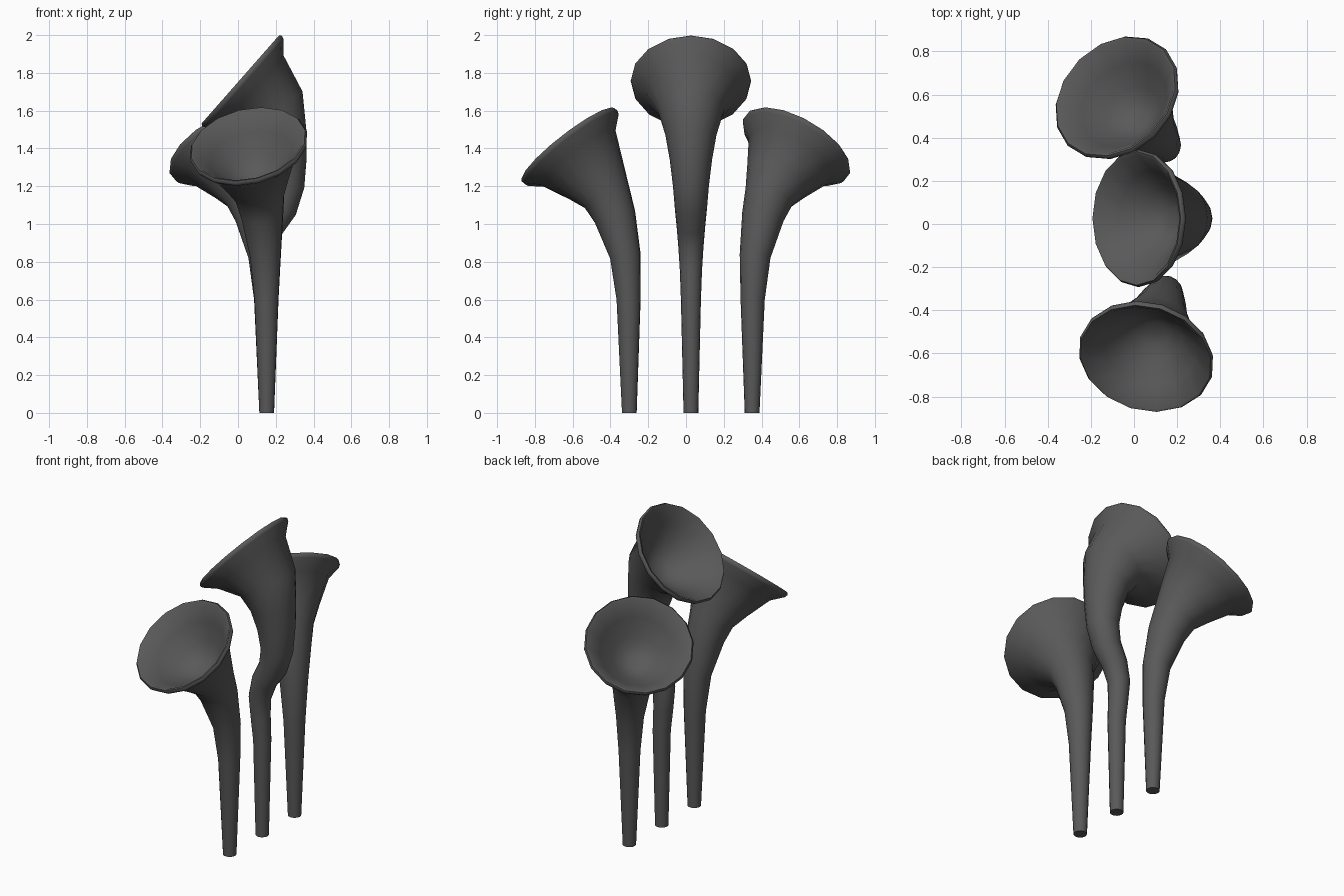
import bpy, bmesh, math
from mathutils import Vector

if "Cube" in bpy.data.objects:
    bpy.data.objects.remove(bpy.data.objects["Cube"])

SIDES = 16
dark = bpy.data.materials.new("dark_grey")
dark.diffuse_color = (.1, .1, .1, 1)
dark.use_nodes = True
dark.node_tree.nodes["Principled BSDF"].inputs["Base Color"].default_value = dark.diffuse_color


def horn(name, base, direction, stem, rim, tilt):
    """Sweep a flared tube; stations are (reach, height, radius) in a vertical plane."""
    out = Vector((direction[0], direction[1], 0)).normalized()
    up = Vector((0, 0, 1))
    side = up.cross(out)
    origin = Vector((base[0], base[1], 0))
    n = Vector(tilt).normalized()

    # stem stations followed by the straight-axis bell
    pts = [(Vector((u, z)), r) for u, z, r in stem]
    c = Vector(rim)
    pts += [(c - n * d, r) for d, r in ((.24, .177), (.09, .246), (.03, .312), (.012, .319))]
    stations = []
    for i, (p, r) in enumerate(pts):
        if i == 0:
            t = Vector((0, 1))
        elif i >= len(pts) - 3:
            t = n
        else:
            t = (pts[i + 1][0] - pts[i - 1][0]).normalized()
        stations.append((p, t, r))

    # rolled lip, then the shallow rounded bowl
    bowl = ((0, .310), (.004, .297), (.09, .222), (.18, .14), (.22, .085), (.235, .04))
    stations += [(c - n * d, n, r) for d, r in bowl]

    bm = bmesh.new()
    rings = []
    for p, t, r in stations:
        centre = origin + out * p.x + up * p.y
        across = out * t.y - up * t.x
        ring = []
        for j in range(SIDES):
            a = 2 * math.pi * j / SIDES
            ring.append(bm.verts.new(centre + (across * math.cos(a) + side * math.sin(a)) * r))
        rings.append(ring)
    for a, b in zip(rings, rings[1:]):
        for j in range(SIDES):
            m = (j + 1) % SIDES
            bm.faces.new((a[j], a[m], b[m], b[j]))
    bm.faces.new(rings[0][::-1])
    bm.faces.new(rings[-1])
    bmesh.ops.recalc_face_normals(bm, faces=bm.faces)
    me = bpy.data.meshes.new(name)
    bm.to_mesh(me)
    bm.free()
    me.materials.append(dark)
    ob = bpy.data.objects.new(name, me)
    bpy.context.collection.objects.link(ob)
    bpy.ops.object.select_all(action='DESELECT')
    ob.select_set(True)
    bpy.context.view_layer.objects.active = ob
    bpy.ops.object.shade_smooth_by_angle(angle=math.radians(60))


# outer pair: same horn turned two ways
side_stem = [(0, 0, .039), (.004, .6, .064), (.022, .83, .082),
             (.08, 1.04, .112), (.125, 1.145, .132)]
for name, base, direction in (("front_horn", (.152, -.30), (-.29, -.957)),
                              ("back_horn", (.152, .35), (-.70, .714))):
    horn(name, base, direction, side_stem, (.338, 1.422), (.63, .775))

# taller middle horn with an S-bend in its stem
middle_stem = [(0, 0, .039), (0, .6, .053), (.012, .76, .059), (.016, .87, .066),
               (-.015, .98, .075), (-.075, 1.08, .085), (-.104, 1.2, .095),
               (-.1, 1.34, .112), (-.078, 1.47, .135)]
horn("middle_horn", (.152, .026), (-1, 0), middle_stem, (.14, 1.765), (.75, .66))
